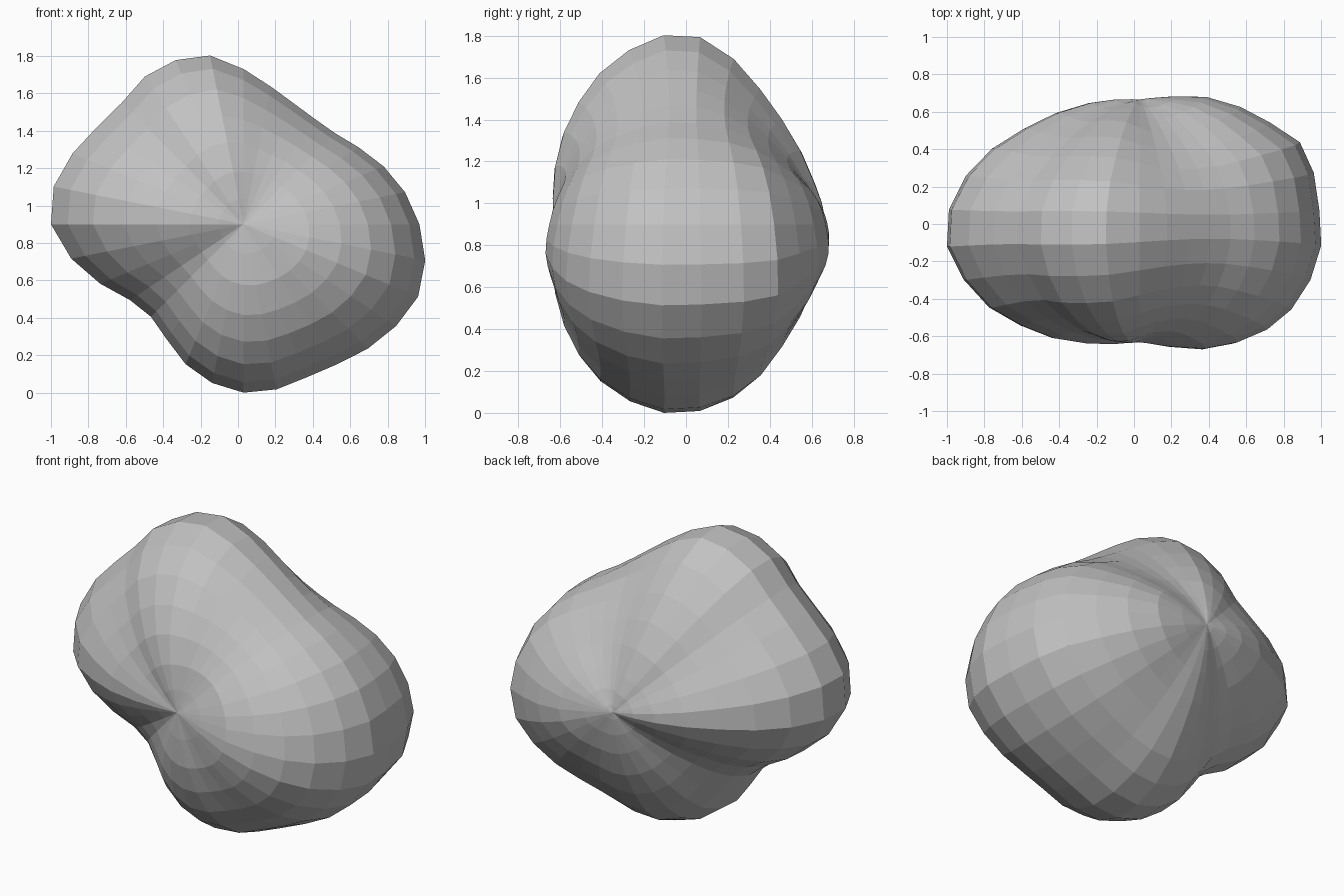
import bpy
import bmesh
from math import cos, sin, pi

cube = bpy.data.objects.get("Cube")
if cube:
    bpy.data.objects.remove(cube, do_unlink=True)

# Stone colour
stone = bpy.data.materials.new("stone_grey")
stone.use_nodes = True
grey = (0.54, 0.54, 0.54, 1)
stone.diffuse_color = grey
stone.node_tree.nodes["Principled BSDF"].inputs["Base Color"].default_value = grey

# Widest outline of the boulder: radius at equal angles, from +x towards +z
OUTLINE = [.94, .88, .81, .74, .69, .68, .70, .75, .83, .92, .95, .95, .92, .94, .99, 1.035,
           1.03, .94, .83, .73, .70, .74, .81, .865, .90, .90, .885, .90, .94, .98, 1.01, .99]
CENTRE_X, CENTRE_Z, MEAN = .03, .90, .93

# Rings from the middle out to each pole: depth and share of the outline
FRONT = [(-.108, 1), (-.276, .93), (-.42, .815), (-.52, .672), (-.59, .512), (-.63, .335),
         (-.637, .16), (-.633, .05)]
BACK = [(.068, .99), (.24, .915), (.377, .795), (.48, .637), (.566, .474), (.628, .30),
        (.655, .16), (.665, .05)]
# How far each ring relaxes from the outline to a circle
ROUNDING = [0, .05, .12, .25, .4, .6, .8, .95]


def add_ring(bm, k, ring, lean_x, lean_z, oval, tilt, saddle):
    """One ring of the boulder; hollows sink both inwards and towards the middle."""
    depth, share = ring
    fade = min(share * 3, 1)
    verts = []
    for i, edge in enumerate(OUTLINE):
        a = 2 * pi * i / len(OUTLINE)
        radius = edge + (MEAN - edge) * ROUNDING[k]
        r = radius * (share + fade * (lean_x * cos(a) + lean_z * sin(a) + oval * cos(2 * a)))
        y = depth * radius / MEAN + fade * (tilt * cos(a) + saddle * cos(2 * a))
        verts.append(bm.verts.new((CENTRE_X + r * cos(a), y, CENTRE_Z + r * sin(a))))
    return verts


# Boulder
bm = bmesh.new()
front, back = [], []
for k, ring in enumerate(FRONT):
    t = min(k / 3, 1)
    front.append(add_ring(bm, k, ring, .037 * t, -.02 * t, 0, -.02 * t, 0))
for k, ring in enumerate(BACK):
    t = min(k / 2, 1)
    back.append(add_ring(bm, k, ring, .055 * t, -.04 * t, .035 * t, .025 * t, .015 * t))
rings = front[::-1] + back
count = len(OUTLINE)
for inner, outer in zip(rings, rings[1:]):
    for i in range(count):
        j = (i + 1) % count
        bm.faces.new((inner[i], inner[j], outer[j], outer[i]))

# Pole caps
for ring, y in ((rings[0], -.632), (rings[-1], .666)):
    pole = bm.verts.new((CENTRE_X, y, CENTRE_Z))
    for i in range(count):
        bm.faces.new((pole, ring[i], ring[(i + 1) % count]))
bmesh.ops.recalc_face_normals(bm, faces=bm.faces)

mesh = bpy.data.meshes.new("boulder")
bm.to_mesh(mesh)
bm.free()
mesh.materials.append(stone)
bpy.context.scene.collection.objects.link(bpy.data.objects.new("boulder", mesh))
